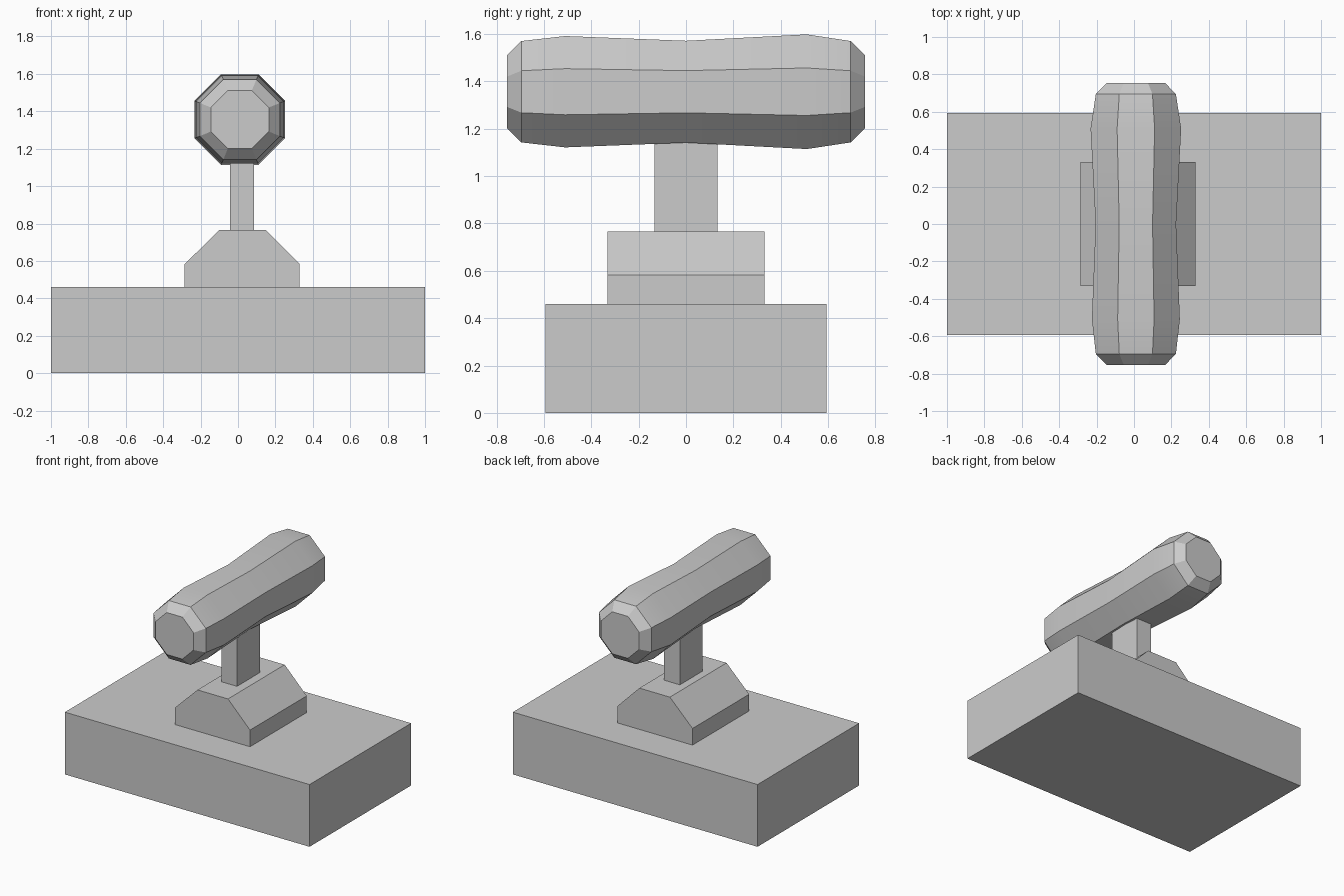
import bpy, math

if "Cube" in bpy.data.objects:
    bpy.data.objects.remove(bpy.data.objects["Cube"])


def make_mesh(name, verts, faces):
    mesh = bpy.data.meshes.new(name)
    mesh.from_pydata(verts, [], faces)
    obj = bpy.data.objects.new(name, mesh)
    bpy.context.collection.objects.link(obj)
    return obj


def loft(name, rings):
    """Skin matching rings (ordered along +y, counter-clockwise in xz) and cap both ends."""
    n = len(rings[0])
    verts = [v for ring in rings for v in ring]
    faces = [tuple(range(n)), tuple(reversed(range(len(verts) - n, len(verts))))]
    for r in range(len(rings) - 1):
        for i in range(n):
            a, b = r * n + i, r * n + (i + 1) % n
            faces.append((a, a + n, b + n, b))
    return make_mesh(name, verts, faces)


def prism(name, profile, depth):
    """Extrude an xz profile symmetrically along y."""
    return loft(name, [[(x, y, z) for x, z in profile] for y in (-depth, depth)])


def box(name, x0, x1, depth, z0, z1):
    return prism(name, [(x0, z0), (x1, z0), (x1, z1), (x0, z1)], depth)


# Slab base
box("base", -1, 1, 0.593, 0, 0.46)

# Sloped mounting foot
prism("mounting_foot", [(-0.285, 0.46), (0.33, 0.46), (0.33, 0.583), (0.15, 0.765),
                        (-0.10, 0.765), (-0.285, 0.583)], 0.331)

# Flat post
box("post", -0.043, 0.085, 0.133, 0.765, 1.15)

# Octagonal grip: (y, half width across flats)
stations = [(-0.755, 0.155), (-0.695, 0.214), (-0.51, 0.235), (0, 0.215),
            (0.51, 0.242), (0.695, 0.214), (0.755, 0.155)]
rings = []
for y, apothem in stations:
    radius = apothem / math.cos(math.pi / 8)
    angles = [(k + 0.5) * math.pi / 4 for k in range(8)]
    rings.append([(0.01 + radius * math.cos(a), y, 1.356 + radius * math.sin(a)) for a in angles])
grip = loft("grip", rings)
bpy.context.view_layer.objects.active = grip
grip.select_set(True)
bpy.ops.object.shade_smooth_by_angle(angle=math.radians(15))
